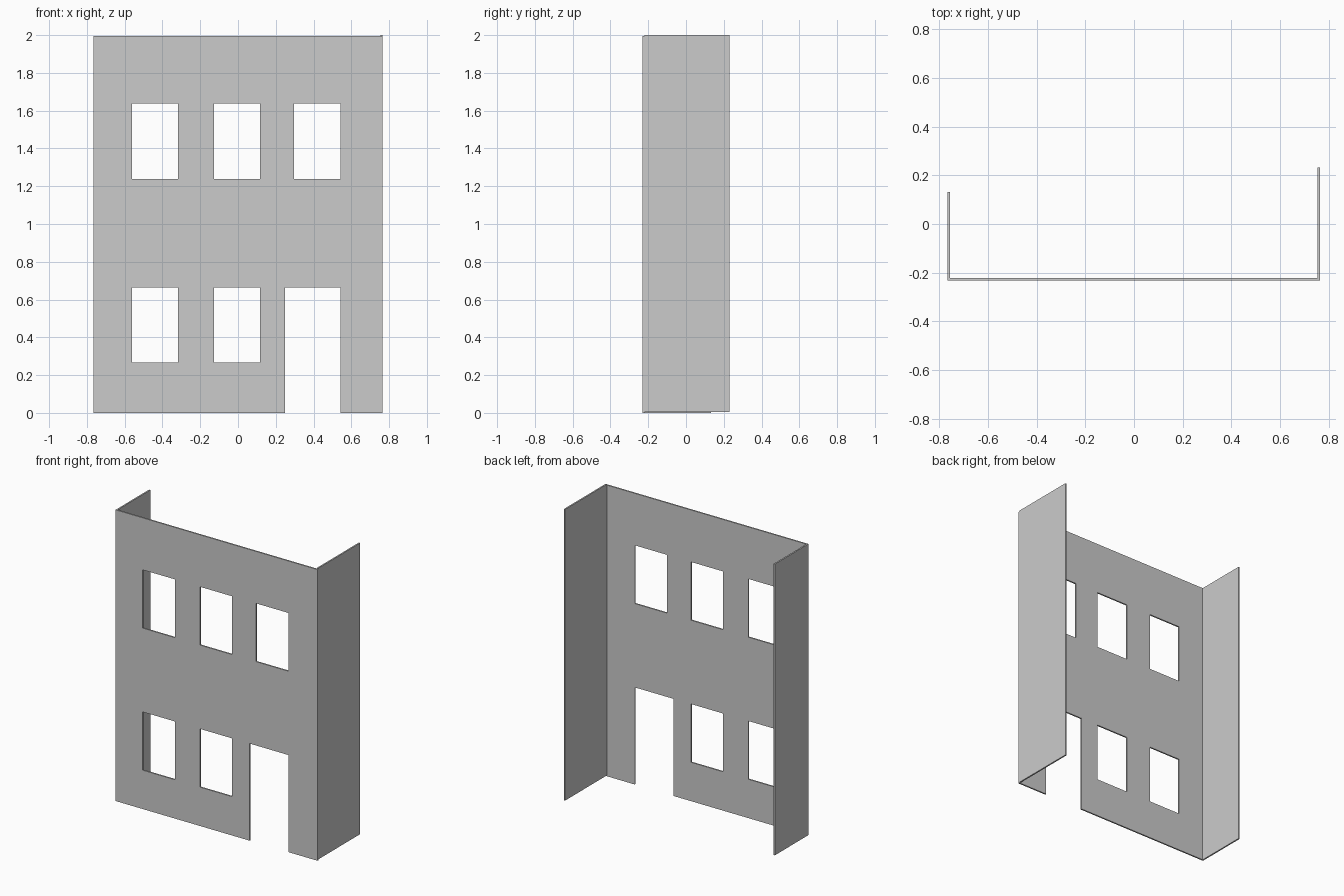
import bpy, bmesh

if "Cube" in bpy.data.objects:
    bpy.data.objects.remove(bpy.data.objects["Cube"])

T = 0.01                      # wall thickness
X0, X1 = -0.766, 0.764        # facade ends
Y0 = -0.231                   # facade outer face
TOP = 1.994


def make_object(name, bm):
    bmesh.ops.recalc_face_normals(bm, faces=bm.faces)
    mesh = bpy.data.meshes.new(name)
    bm.to_mesh(mesh)
    bm.free()
    obj = bpy.data.objects.new(name, mesh)
    bpy.context.collection.objects.link(obj)
    return obj


def box(name, lo, hi):
    bm = bmesh.new()
    bmesh.ops.create_cube(bm, size=1)
    for v in bm.verts:
        v.co = [(a + b) / 2 + c * (b - a) for a, b, c in zip(lo, hi, v.co)]
    return make_object(name, bm)


def wall_with_openings(name, xs, zs, openings):
    """Grid of panels in the xz plane, skipping the open cells, then thickened."""
    bm = bmesh.new()
    grid = [[bm.verts.new((x, Y0, z)) for z in zs] for x in xs]
    for i in range(len(xs) - 1):
        for j in range(len(zs) - 1):
            if (i, j) not in openings:
                bm.faces.new((grid[i][j], grid[i + 1][j],
                              grid[i + 1][j + 1], grid[i][j + 1]))
    loose = [v for v in bm.verts if not v.link_faces]
    bmesh.ops.delete(bm, geom=loose, context='VERTS')
    ext = bmesh.ops.extrude_face_region(bm, geom=bm.faces[:], use_keep_orig=True)
    verts = [g for g in ext['geom'] if isinstance(g, bmesh.types.BMVert)]
    bmesh.ops.translate(bm, verts=verts, vec=(0, T, 0))
    return make_object(name, bm)


# Facade: three upper windows, two lower windows and a doorway
xs = [X0, -0.56, -0.317, -0.126, 0.117, 0.25, 0.297, 0.543, X1]
zs = [0, 0.266, 0.665, 1.239, 1.638, TOP]
windows = {(1, 1), (3, 1), (1, 3), (3, 3), (6, 3)}
door = {(i, j) for i in (5, 6) for j in (0, 1)}
wall_with_openings("front_wall", xs, zs, windows | door)

# Side walls: short one on the left, deeper and slightly raised on the right
box("left_wall", (X0, Y0 + T, 0), (X0 + T, 0.132, TOP))
box("right_wall", (X1 - T, Y0 + T, 0.006), (X1, 0.231, 2.0))
